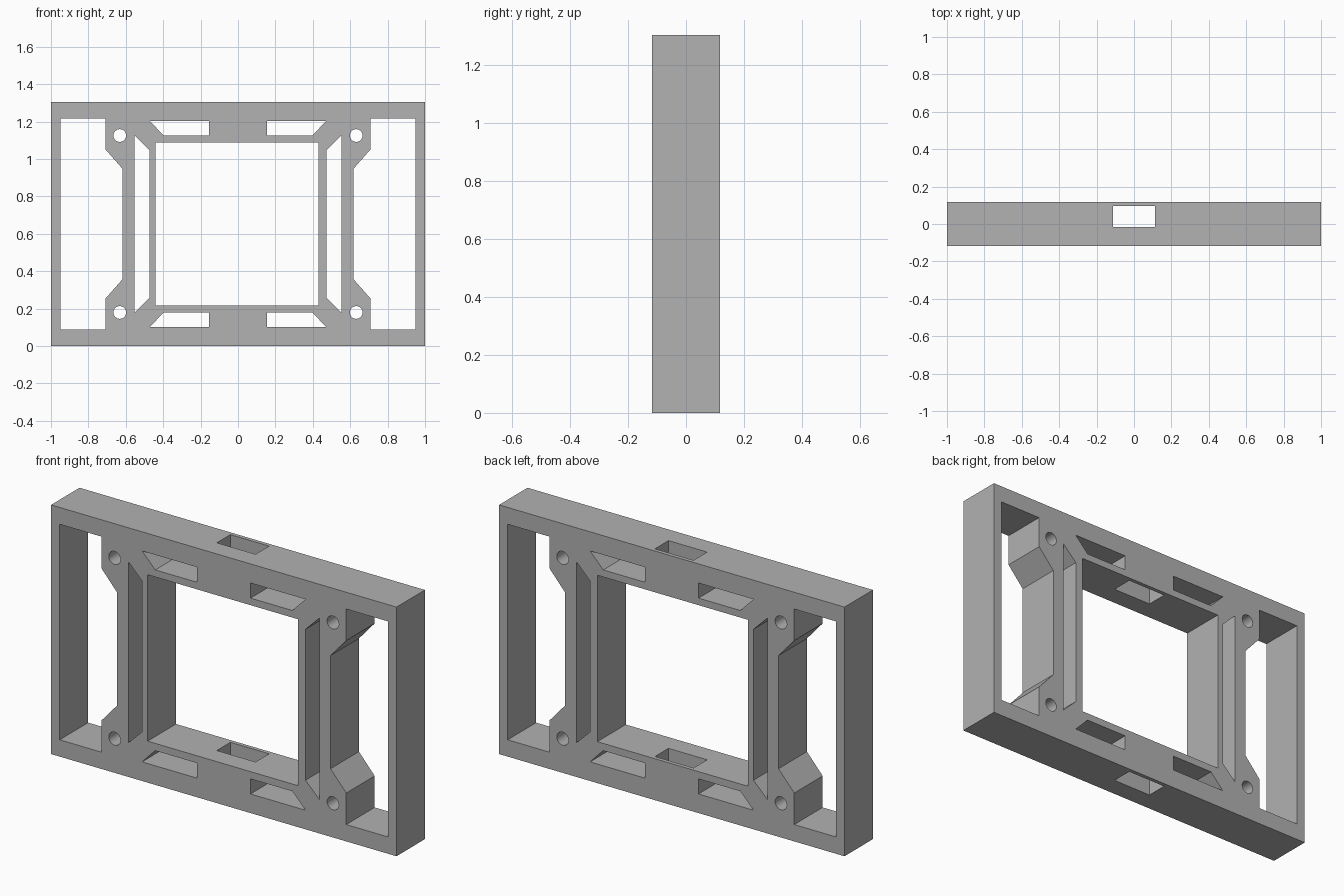
import bpy, bmesh, math

cube = bpy.data.objects.get("Cube")
if cube:
    bpy.data.objects.remove(cube, do_unlink=True)

HEIGHT, DEPTH = 1.304, 0.235
MID = HEIGHT / 2

grey = bpy.data.materials.new("plain grey")
grey.use_nodes = True
grey.diffuse_color = (0.445, 0.445, 0.445, 1)
grey.node_tree.nodes["Principled BSDF"].inputs["Base Color"].default_value = grey.diffuse_color


def add_prism(bm, outline, half_depth):
    """Extrude an x, z outline through the depth."""
    front = [bm.verts.new((x, -half_depth, z)) for x, z in outline]
    back = [bm.verts.new((x, half_depth, z)) for x, z in outline]
    n = len(outline)
    bm.faces.new(front)
    bm.faces.new(back[::-1])
    for i in range(n):
        j = (i + 1) % n
        bm.faces.new((front[j], front[i], back[i], back[j]))


def rect(x0, x1, z0, z1):
    return [(x0, z0), (x1, z0), (x1, z1), (x0, z1)]


def make_object(name, outlines, half_depth):
    bm = bmesh.new()
    for outline in outlines:
        add_prism(bm, outline, half_depth)
    bmesh.ops.recalc_face_normals(bm, faces=bm.faces)
    mesh = bpy.data.meshes.new(name)
    bm.to_mesh(mesh)
    bm.free()
    mesh.materials.append(grey)
    obj = bpy.data.objects.new(name, mesh)
    bpy.context.collection.objects.link(obj)
    return obj


# Solid slab
frame = make_object("mounting_frame", [rect(-1, 1, 0, HEIGHT)], DEPTH / 2)

# Openings through the front: central window, side bays and mitred slots
openings = [rect(-0.441, 0.431, 0.217, 1.088)]
bay = [(0.95, 0.088), (0.709, 0.088), (0.709, 0.253), (0.618, 0.356)]
bay += [(x, HEIGHT - z) for x, z in reversed(bay)]
upright_slot = [(0.553, 0.178), (0.473, 0.257),
                (0.473, HEIGHT - 0.257), (0.553, HEIGHT - 0.178)]
rail_slot = [(0.473, 0.1), (0.397, 0.179), (0.155, 0.179), (0.155, 0.1)]
screw_hole = [(0.632 + 0.034 * math.cos(math.tau * i / 32),
               0.179 + 0.034 * math.sin(math.tau * i / 32)) for i in range(32)]
for side in (-1, 1):
    for shape in (bay, upright_slot):
        openings.append([(side * x, z) for x, z in shape])
    for shape in (rail_slot, screw_hole):
        openings.append([(side * x, z) for x, z in shape])
        openings.append([(side * x, HEIGHT - z) for x, z in shape])
front_cutter = make_object("front_cutter", openings, DEPTH)

# Cable passage running vertically through both rails
passage_cutter = make_object("passage_cutter", [rect(-0.112, 0.112, -0.2, HEIGHT + 0.2)], 0.056)
passage_cutter.location.y = 0.041

bpy.ops.object.select_all(action='DESELECT')
bpy.context.view_layer.objects.active = frame
frame.select_set(True)
for cutter in (front_cutter, passage_cutter):
    cutter.hide_render = True
    cut = frame.modifiers.new(cutter.name, 'BOOLEAN')
    cut.operation = 'DIFFERENCE'
    cut.solver = 'EXACT'
    cut.object = cutter
    bpy.ops.object.modifier_apply(modifier=cut.name)
for cutter in (front_cutter, passage_cutter):
    bpy.data.objects.remove(cutter, do_unlink=True)

# Round the hole walls, keep the edges sharp
bpy.ops.object.shade_smooth_by_angle(angle=math.radians(30))
